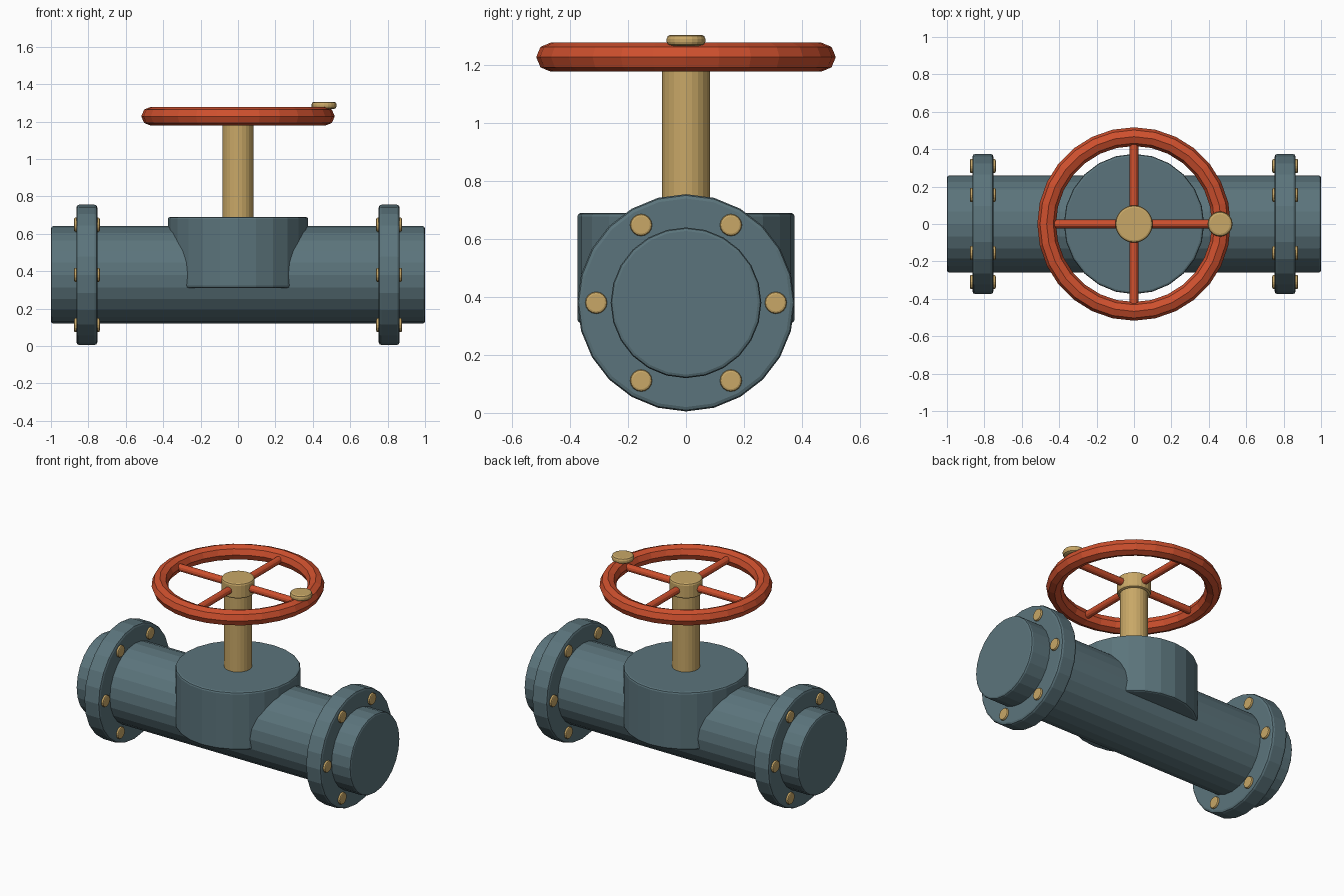
import bpy
import bmesh
from math import cos, sin, radians, pi
from mathutils import Matrix, Vector

cube = bpy.data.objects.get("Cube")
if cube:
    bpy.data.objects.remove(cube, do_unlink=True)


def material(name, rgb):
    mat = bpy.data.materials.new(name)
    mat.use_nodes = True
    color = (*rgb, 1)
    mat.diffuse_color = color
    mat.node_tree.nodes["Principled BSDF"].inputs["Base Color"].default_value = color
    return mat


STEEL = material("blue grey steel", (0.105, 0.175, 0.2))
BRASS = material("brass", (0.58, 0.39, 0.135))
RED = material("red paint", (0.62, 0.08, 0.027))
AXIS_Z = 0.38
WHEEL_Z = 1.228


def cylinder(name, center, radius, depth, mat, axis="Z", sides=24, bevel=0.012):
    """Flat-shaded cylinder along an axis, with softened rims."""
    mesh = bpy.data.meshes.new(name)
    bm = bmesh.new()
    bmesh.ops.create_cone(bm, cap_ends=True, segments=sides,
                          radius1=radius, radius2=radius, depth=depth)
    if axis == "X":
        bm.transform(Matrix.Rotation(pi / 2, 4, "Y"))
    elif axis == "Y":
        bm.transform(Matrix.Rotation(pi / 2, 4, "X"))
    bm.to_mesh(mesh)
    bm.free()
    mesh.materials.append(mat)
    obj = bpy.data.objects.new(name, mesh)
    obj.location = center
    bpy.context.collection.objects.link(obj)
    if bevel:
        mod = obj.modifiers.new("soft rims", "BEVEL")
        mod.width = bevel
        mod.segments = 2
        mod.limit_method = "ANGLE"
        mod.angle_limit = radians(50)
    return obj


# Body: main pipe and upright bonnet
cylinder("pipe", (0, 0, AXIS_Z), 0.26, 2, STEEL, "X")
cylinder("bonnet", (0, 0, 0.5), 0.375, 0.38, STEEL)

# Flanges, each with a ring of six bolts showing on both faces
for side, label in ((1, "left"), (-1, "right")):
    x = side * 0.808
    cylinder(f"{label}_flange", (x, 0, AXIS_Z), 0.375, 0.112, STEEL, "X", bevel=0.015)
    for i in range(6):
        a = i * pi / 3
        center = (x, 0.31 * cos(a), AXIS_Z + 0.31 * sin(a))
        cylinder(f"{label}_bolt_{i + 1}", center, 0.038, 0.138, BRASS, "X",
                 sides=16, bevel=0.008)

# Stem and hub
cylinder("stem", (0, 0, 0.95), 0.083, 0.56, BRASS, bevel=0)
cylinder("hub", (0, 0, WHEEL_Z), 0.1, 0.1, BRASS)

# Handwheel: octagonal rim section and crossed spokes
bpy.ops.mesh.primitive_torus_add(location=(0, 0, WHEEL_Z), major_radius=0.467,
                                 minor_radius=0.05, major_segments=28, minor_segments=8)
rim = bpy.context.object
rim.name = "wheel_rim"
rim.data.materials.append(RED)
for axis in "XY":
    cylinder(f"spoke_{axis.lower()}", (0, 0, WHEEL_Z), 0.023, 0.9, RED, axis,
             sides=12, bevel=0)

# Turning knob on the rim
cylinder("knob", (0.46, 0, 1.286), 0.067, 0.038, BRASS, sides=20, bevel=0.014)
